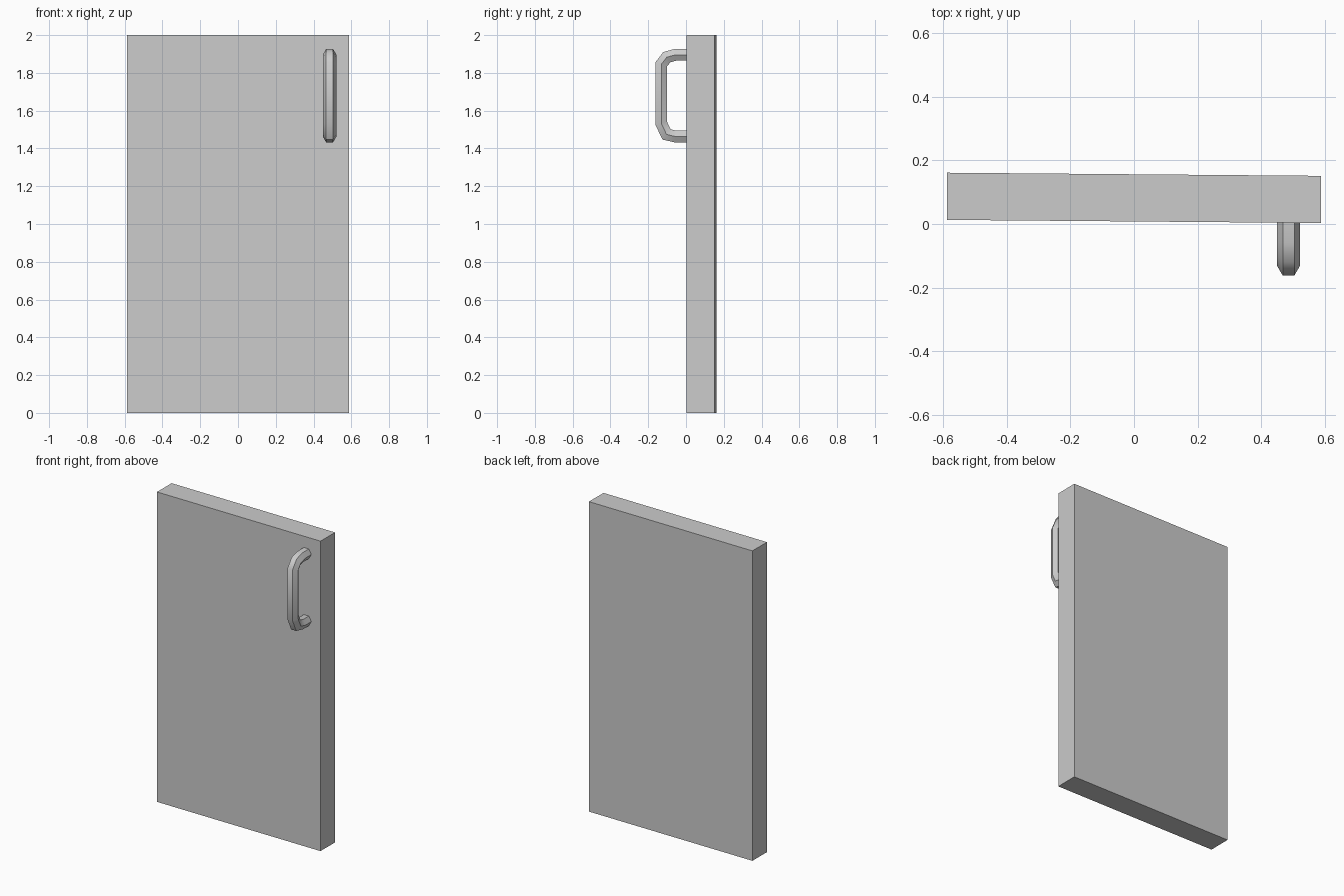
import bpy, bmesh, math
from mathutils import Vector

if "Cube" in bpy.data.objects:
    bpy.data.objects.remove(bpy.data.objects["Cube"])


def make_object(name, bm):
    bmesh.ops.recalc_face_normals(bm, faces=bm.faces[:])
    mesh = bpy.data.meshes.new(name)
    bm.to_mesh(mesh)
    bm.free()
    obj = bpy.data.objects.new(name, mesh)
    bpy.context.collection.objects.link(obj)
    return obj


# Door slab, turned very slightly about the vertical axis
bm = bmesh.new()
bmesh.ops.create_cube(bm, size=1)
bmesh.ops.scale(bm, vec=(1.174, 0.148, 2.0), verts=bm.verts)
door = make_object("door_panel", bm)
door.location = (0, 0.082, 1.0)
door.rotation_euler.z = math.radians(-0.48)

# Pull handle: hexagonal section swept along a mitred path in the y-z plane
X, R, SIDES = 0.485, 0.036, 6
path = [(0.02, 1.896), (-0.055, 1.896), (-0.102, 1.883), (-0.131, 1.845),
        (-0.131, 1.533), (-0.103, 1.474), (-0.055, 1.463), (0.02, 1.463)]
pts = [Vector(p) for p in path]
bm = bmesh.new()
rings = []
for i, p in enumerate(pts):
    d_in = (p - pts[max(i - 1, 0)]).normalized()
    d_out = (pts[min(i + 1, len(pts) - 1)] - p).normalized()
    tangent = (d_in + d_out).normalized()
    side = Vector((-tangent.y, tangent.x))
    ref = d_out if d_out.length else d_in
    side /= side.dot(Vector((-ref.y, ref.x)))
    ring = []
    for k in range(SIDES):
        a = math.tau * k / SIDES
        q = p + side * R * math.sin(a)
        ring.append(bm.verts.new((X + R * math.cos(a), q.x, q.y)))
    rings.append(ring)
for a, b in zip(rings, rings[1:]):
    for k in range(SIDES):
        n = (k + 1) % SIDES
        bm.faces.new((a[k], a[n], b[n], b[k]))
bm.faces.new(rings[0])
bm.faces.new(rings[-1])
handle = make_object("door_handle", bm)

# Smooth along the bends, crisp along the hexagon edges
bpy.context.view_layer.objects.active = handle
handle.select_set(True)
bpy.ops.object.shade_smooth_by_angle(angle=math.radians(45))
